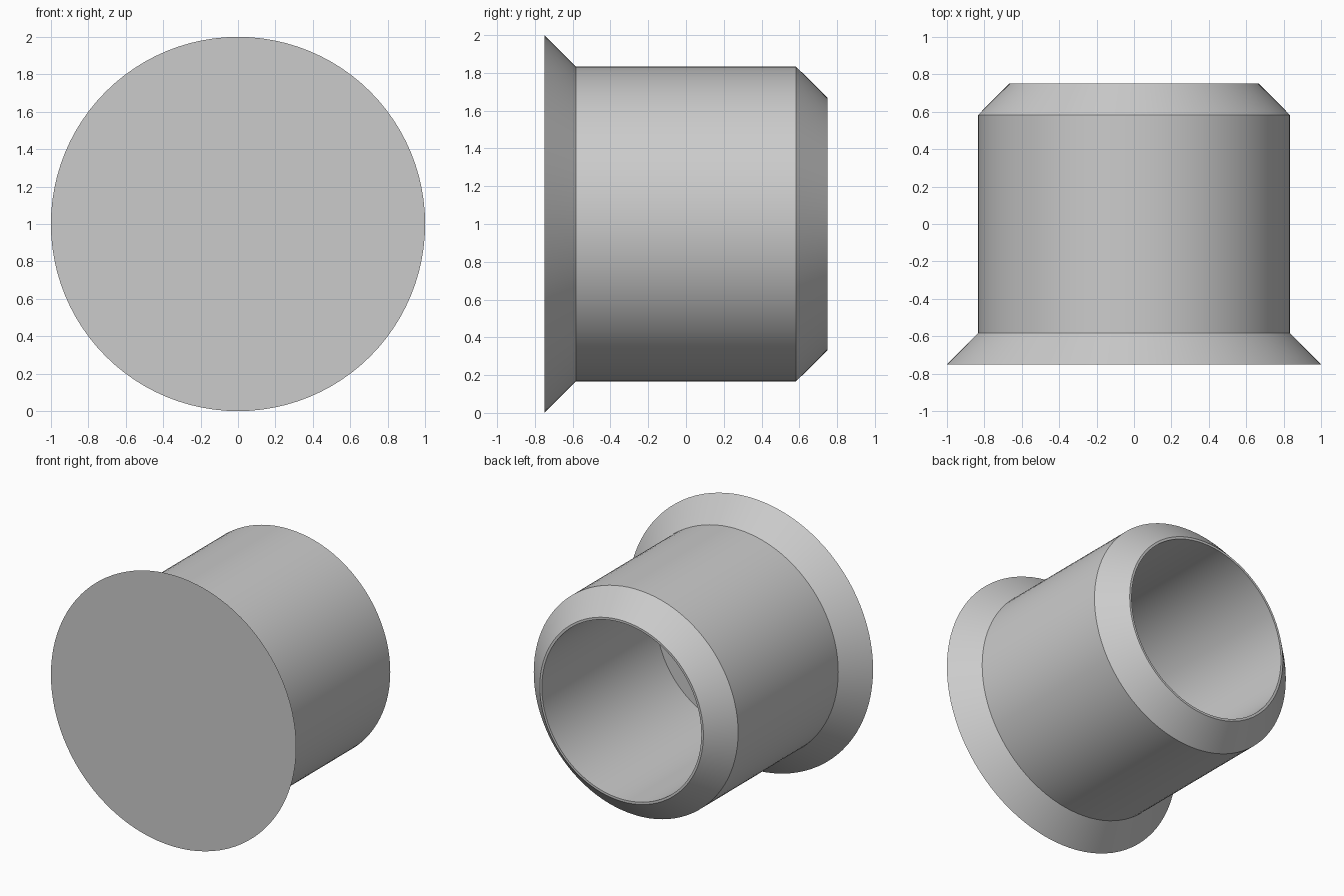
import bpy
import bmesh
import math
from mathutils import Vector, Matrix

cube = bpy.data.objects.get("Cube")
if cube:
    bpy.data.objects.remove(cube, do_unlink=True)

SEGMENTS = 96
HALF_LENGTH = 0.75
FLANGE_RADIUS = 1.0
BODY_RADIUS = 0.833
RIM_RADIUS = 0.667
BORE_RADIUS = 0.65
SHOULDER = 0.583      # where the straight wall meets either chamfer

# Flat grey surface
grey = bpy.data.materials.new("plain_grey")
grey.use_nodes = True
colour = (0.6, 0.6, 0.6, 1.0)
grey.diffuse_color = colour
grey.node_tree.nodes["Principled BSDF"].inputs["Base Color"].default_value = colour


def lathe(name, profile, material):
    """Turn a (radius, y) profile around the y axis into a closed solid."""
    bm = bmesh.new()
    verts = [bm.verts.new((r, y, 0)) for r, y in profile]
    edges = [bm.edges.new(pair) for pair in zip(verts, verts[1:])]
    bmesh.ops.spin(bm, geom=verts + edges, cent=Vector(), axis=Vector((0, 1, 0)),
                   angle=math.tau, steps=SEGMENTS)
    bmesh.ops.remove_doubles(bm, verts=bm.verts, dist=0.0001)
    bmesh.ops.recalc_face_normals(bm, faces=bm.faces)
    bm.transform(Matrix.Translation((0, 0, FLANGE_RADIUS)))
    mesh = bpy.data.meshes.new(name)
    bm.to_mesh(mesh)
    bm.free()
    mesh.materials.append(material)
    obj = bpy.data.objects.new(name, mesh)
    bpy.context.collection.objects.link(obj)
    return obj


# Hollow plug: flared closed front, straight wall, chamfered open back, deep bore
plug = lathe("flanged_plug", [
    (0, -HALF_LENGTH),
    (FLANGE_RADIUS, -HALF_LENGTH),
    (BODY_RADIUS, -SHOULDER),
    (BODY_RADIUS, SHOULDER),
    (RIM_RADIUS, HALF_LENGTH),
    (BORE_RADIUS, HALF_LENGTH),
    (BORE_RADIUS, -SHOULDER),
    (0, -SHOULDER),
], grey)

# Smooth round walls with crisp corners
bpy.ops.object.select_all(action="DESELECT")
plug.select_set(True)
bpy.context.view_layer.objects.active = plug
bpy.ops.object.shade_smooth_by_angle(angle=math.radians(30))
